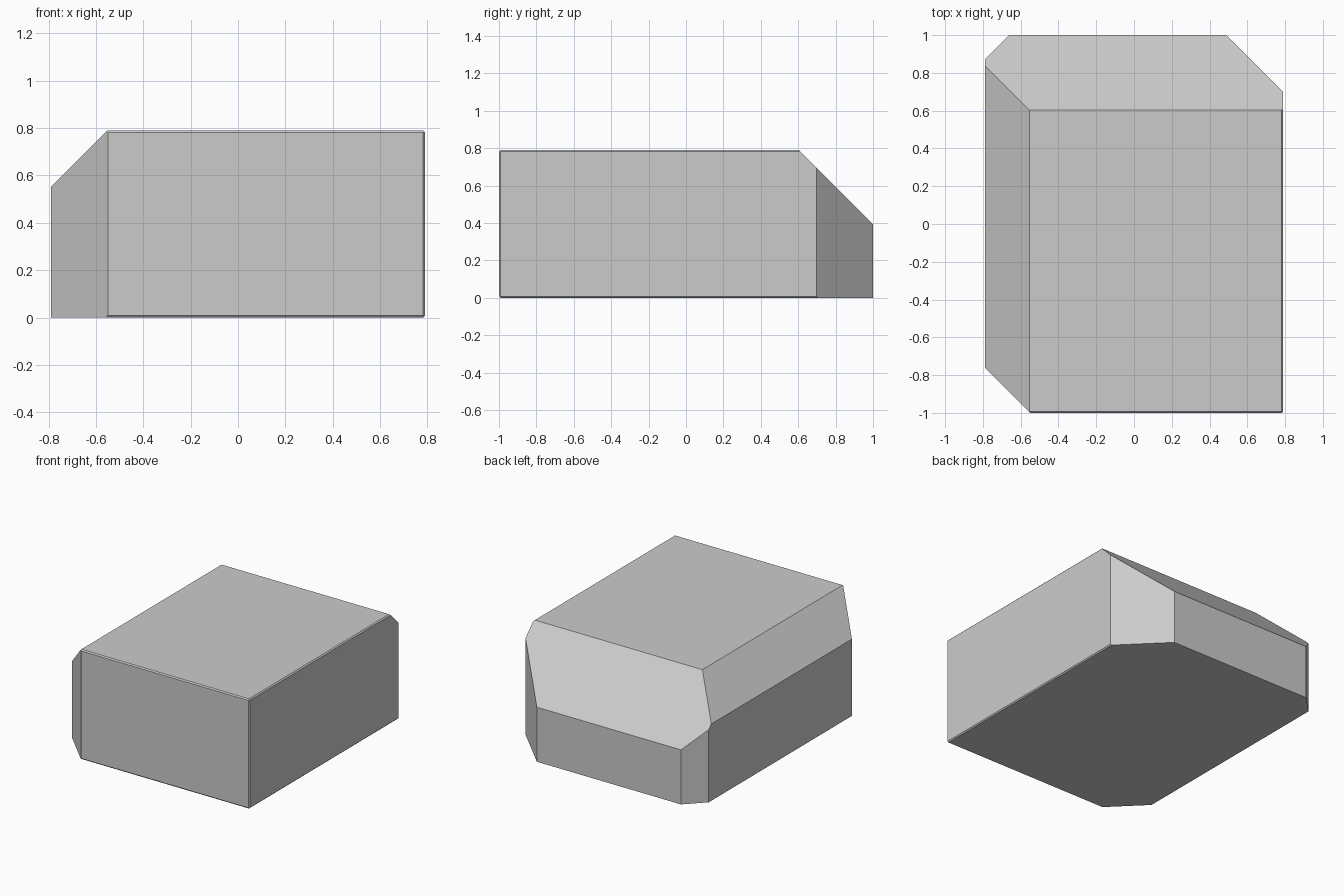
import bpy, bmesh
from mathutils import Vector

if "Cube" in bpy.data.objects:
    bpy.data.objects.remove(bpy.data.objects["Cube"])

HALF = Vector((0.79, 1.0, 0.395))

# Plain block
bm = bmesh.new()
bmesh.ops.create_cube(bm, size=2)
bmesh.ops.scale(bm, vec=HALF, verts=bm.verts)


def chamfer(direction, width):
    """Slice one 45 degree chamfer off the block edge facing direction."""
    d = Vector(direction)
    corner = Vector([a * b for a, b in zip(d, HALF)])
    n = d.normalized()
    # each leg of the cut is as long as width
    point = corner - n * (width / d.length)
    cut = bmesh.ops.bisect_plane(bm, geom=bm.verts[:] + bm.edges[:] + bm.faces[:],
                                 dist=1e-5, plane_co=point, plane_no=n,
                                 clear_outer=True)
    edges = [e for e in cut["geom_cut"] if isinstance(e, bmesh.types.BMEdge)]
    bmesh.ops.contextual_create(bm, geom=edges)


# Wide chamfers: top back, top left and three upright corners
chamfer((0, 1, 1), 0.397)
chamfer((-1, 0, 1), 0.237)
chamfer((1, 1, 0), 0.302)
chamfer((-1, 1, 0), 0.13)
chamfer((-1, -1, 0), 0.24)

# Hairline chamfers along the front and right edges
for direction in ((1, -1, 0), (1, 0, 1), (0, -1, 1), (0, -1, -1), (1, 0, -1)):
    chamfer(direction, 0.008)

bmesh.ops.recalc_face_normals(bm, faces=bm.faces)
bmesh.ops.translate(bm, vec=(0, 0, HALF.z), verts=bm.verts)
mesh = bpy.data.meshes.new("chamfered_block")
bm.to_mesh(mesh)
bm.free()
block = bpy.data.objects.new("chamfered_block", mesh)
bpy.context.collection.objects.link(block)
